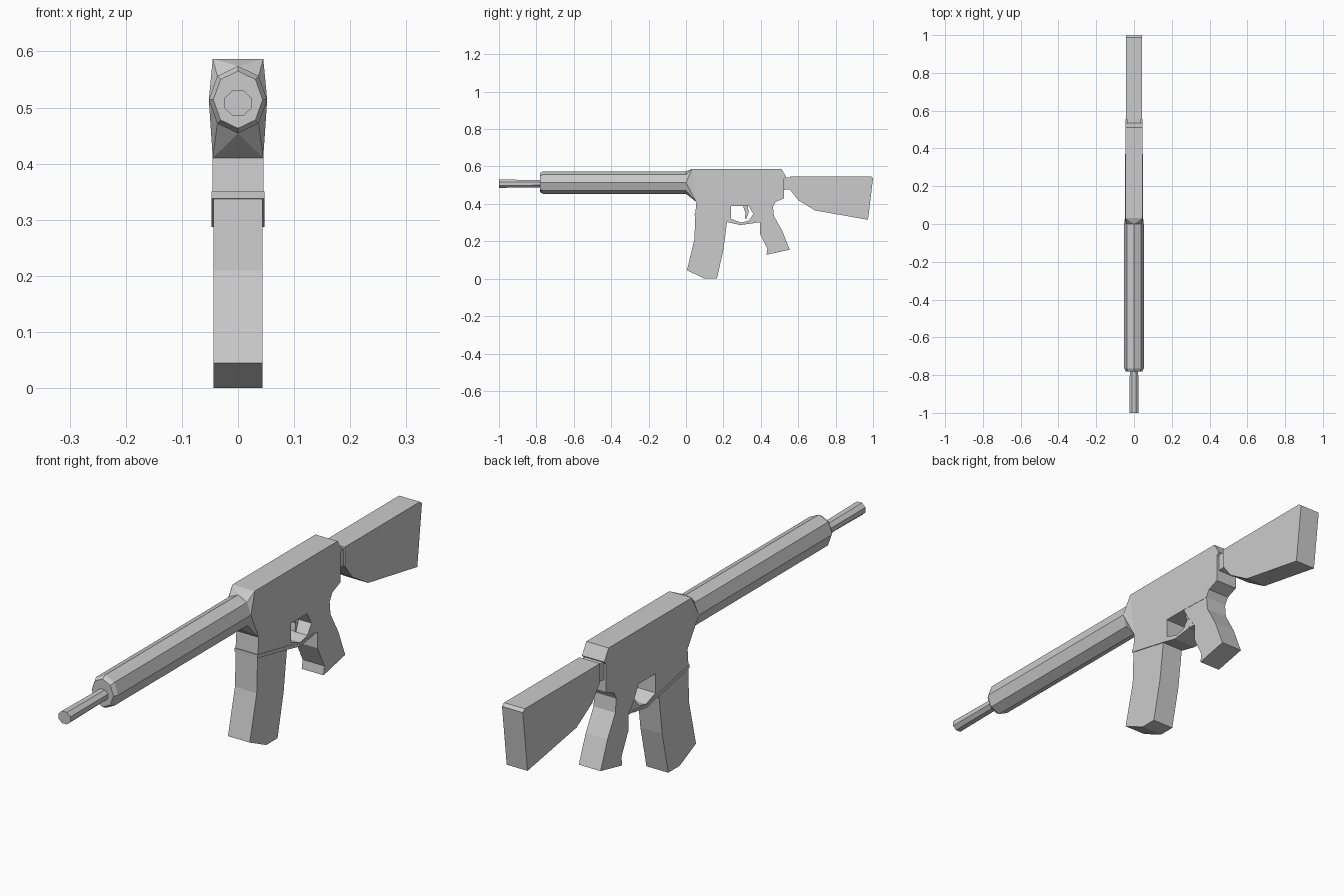
import bpy
import bmesh
from math import cos, sin, tau

if "Cube" in bpy.data.objects:
    bpy.data.objects.remove(bpy.data.objects["Cube"])

grey = bpy.data.materials.new("plain_grey")
grey.use_nodes = True
grey.diffuse_color = (0.6, 0.6, 0.6, 1)
grey.node_tree.nodes["Principled BSDF"].inputs["Base Color"].default_value = (0.6, 0.6, 0.6, 1)

AXIS_Z = 0.508


def finish(name, bm):
    bmesh.ops.recalc_face_normals(bm, faces=bm.faces[:])
    mesh = bpy.data.meshes.new(name)
    bm.to_mesh(mesh)
    bm.free()
    mesh.materials.append(grey)
    obj = bpy.data.objects.new(name, mesh)
    bpy.context.collection.objects.link(obj)
    return obj


def plate(name, outline, half):
    """Extrude a side outline of (y, z) points across x."""
    bm = bmesh.new()
    face = bm.faces.new([bm.verts.new((-half, y, z)) for y, z in outline])
    grown = bmesh.ops.extrude_face_region(bm, geom=[face])["geom"]
    verts = [g for g in grown if isinstance(g, bmesh.types.BMVert)]
    bmesh.ops.translate(bm, verts=verts, vec=(2 * half, 0, 0))
    return finish(name, bm)


def ring(bm, y, rx, rz, z, turn):
    return [bm.verts.new((rx * sin(tau * (i + turn) / 8), y,
                          z + rz * cos(tau * (i + turn) / 8))) for i in range(8)]


def tube(name, sections, z, turn):
    """Loft eight-sided sections of (y, x radius, z radius)."""
    bm = bmesh.new()
    rings = [ring(bm, *s, z, turn) for s in sections]
    for a, b in zip(rings, rings[1:]):
        for i in range(8):
            j = (i + 1) % 8
            bm.faces.new((a[i], a[j], b[j], b[i]))
    bm.faces.new(rings[0])
    bm.faces.new(rings[-1])
    return finish(name, bm)


# Barrel and handguard
tube("barrel", [(-1, 0.026, 0.024), (-0.76, 0.024, 0.021)], AXIS_Z, 0.5)
tube("handguard", [(-0.78, 0.044, 0.051), (-0.765, 0.052, 0.06), (0, 0.052, 0.06)],
     AXIS_Z + 0.006, 0)

# Faceted collar blending the handguard into the receiver
bm = bmesh.new()
ring(bm, 0, 0.052, 0.06, AXIS_Z + 0.006, 0)
for side in (-1, 1):
    for y, z in ((0.032, 0.587), (0.055, 0.41)):
        bm.verts.new((side * 0.045, y, z))
bmesh.ops.convex_hull(bm, input=bm.verts[:])
finish("collar", bm)

# Receiver with magazine well
plate("receiver", [
    (0.032, 0.587), (0.51, 0.587), (0.535, 0.545), (0.525, 0.535), (0.525, 0.43),
    (0.48, 0.412), (0.465, 0.385), (0.335, 0.39), (0.24, 0.39), (0.24, 0.32),
    (0.22, 0.31), (0.05, 0.345), (0.055, 0.41)], 0.045)

# Magazine and the raised lip above it
plate("magazine", [
    (0.05, 0.345), (0.045, 0.21), (0.005, 0.045), (0.1, 0), (0.165, 0),
    (0.2, 0.155), (0.22, 0.31)], 0.044)
plate("magazine_lip", [
    (0.046, 0.35), (0.046, 0.338), (0.22, 0.303), (0.29, 0.287), (0.37, 0.298),
    (0.37, 0.306), (0.29, 0.297), (0.22, 0.316)], 0.047)

# Trigger guard and trigger
plate("trigger_guard", [
    (0.22, 0.31), (0.24, 0.32), (0.295, 0.3), (0.335, 0.31), (0.36, 0.345),
    (0.395, 0.3), (0.35, 0.298), (0.29, 0.288)], 0.045)
plate("trigger", [
    (0.305, 0.39), (0.33, 0.39), (0.335, 0.355), (0.322, 0.32), (0.314, 0.322),
    (0.318, 0.35)], 0.01)

# Grip
plate("grip", [
    (0.335, 0.39), (0.465, 0.385), (0.47, 0.335), (0.515, 0.255), (0.555, 0.155),
    (0.43, 0.128), (0.435, 0.16), (0.395, 0.24), (0.395, 0.3), (0.36, 0.345)], 0.044)

# Neck and shoulder stock
plate("neck", [(0.52, 0.54), (0.565, 0.54), (0.565, 0.478), (0.52, 0.475)], 0.036)
plate("stock", [
    (0.555, 0.547), (0.988, 0.547), (1, 0.538), (0.973, 0.315), (0.69, 0.365),
    (0.6, 0.42), (0.555, 0.478)], 0.042)
